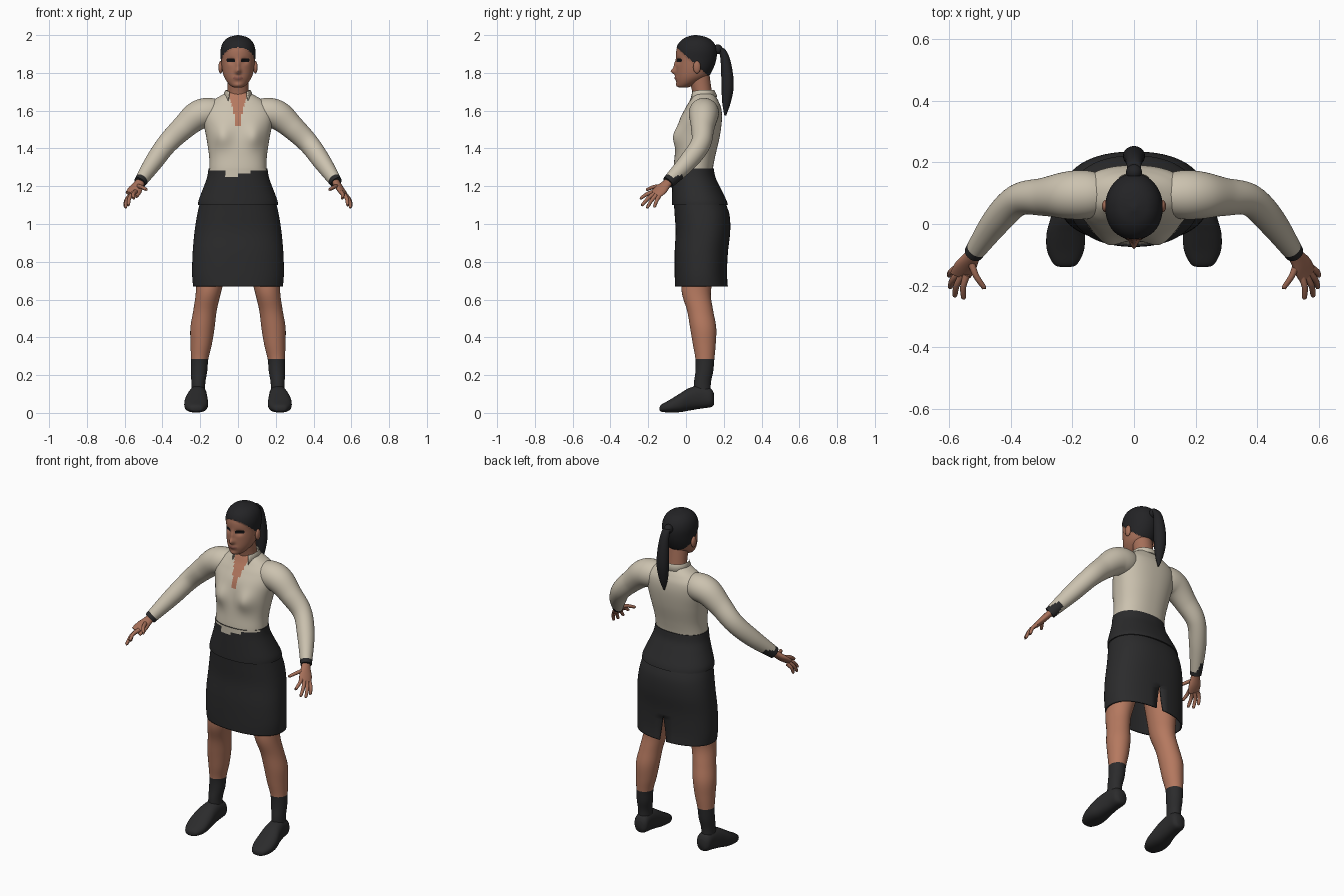
import bpy, bmesh, math
from mathutils import Vector
from math import exp, cos, sin, pi

cube = bpy.data.objects.get("Cube")
if cube:
    bpy.data.objects.remove(cube)


def material(name, r, g, b):
    m = bpy.data.materials.new(name)
    m.use_nodes = True
    m.diffuse_color = (r, g, b, 1)
    bsdf = m.node_tree.nodes["Principled BSDF"]
    bsdf.inputs["Base Color"].default_value = (r, g, b, 1)
    bsdf.inputs["Roughness"].default_value = 0.8
    return m


SKIN = material("skin", 0.46, 0.19, 0.115)
FACE = material("face_skin", 0.38, 0.16, 0.1)
LIPS = material("lips", 0.27, 0.1, 0.075)
SHIRT = material("cream_shirt", 0.6, 0.54, 0.43)
BLACK = material("black_cloth", 0.024, 0.024, 0.025)
HAIR = material("dark_hair", 0.017, 0.017, 0.019)
EYES = material("eye_dark", 0.006, 0.006, 0.007)


def spline(rows, steps):
    """Catmull-Rom refinement of rows of numbers."""
    p = [rows[0]] + list(rows) + [rows[-1]]
    out = []
    for i in range(1, len(p) - 2):
        for k in range(steps):
            t = k / steps
            out.append([0.5 * (2 * b + (c - a) * t + (2 * a - 5 * b + 4 * c - d) * t * t
                               + (3 * b - a - 3 * c + d) * t ** 3)
                        for a, b, c, d in zip(p[i - 1], p[i], p[i + 1], p[i + 2])])
    return out + [list(rows[-1])]


def finish(bm, name, mats, rule=None):
    """Turn a bmesh into a smooth shaded, coloured object."""
    bmesh.ops.recalc_face_normals(bm, faces=bm.faces)
    bm.normal_update()
    if rule:
        for f in bm.faces:
            f.material_index = rule(f.calc_center_median(), f.normal)
    mesh = bpy.data.meshes.new(name)
    bm.to_mesh(mesh)
    bm.free()
    ob = bpy.data.objects.new(name, mesh)
    bpy.context.collection.objects.link(ob)
    for m in mats:
        mesh.materials.append(m)
    bpy.ops.object.select_all(action="DESELECT")
    ob.select_set(True)
    bpy.context.view_layer.objects.active = ob
    bpy.ops.object.shade_smooth_by_angle(angle=math.radians(50))
    return ob


def loft(name, rows, mats, axes="z", segs=32, steps=5, power=2.0, caps=True,
         deform=None, rule=None, edit=None):
    """Rows are x, y, z, radius a, radius b; rings lie across z, across y or across the path."""
    rows = spline(rows, steps)
    centres = [Vector(r[:3]) for r in rows]
    bm = bmesh.new()
    rings = []
    for i, r in enumerate(rows):
        if axes == "z":
            u, v = Vector((1, 0, 0)), Vector((0, 1, 0))
        elif axes == "y":
            u, v = Vector((1, 0, 0)), Vector((0, 0, 1))
        else:
            t = centres[min(i + 1, len(rows) - 1)] - centres[max(i - 1, 0)]
            u = t.cross(Vector(axes)).normalized()
            v = u.cross(t).normalized()
        ring = []
        for k in range(segs):
            c, s = cos(2 * pi * k / segs), sin(2 * pi * k / segs)
            a = math.copysign(abs(c) ** (2 / power), c) * max(r[3], 0.001)
            b = math.copysign(abs(s) ** (2 / power), s) * max(r[4], 0.001)
            co = centres[i] + u * a + v * b
            ring.append(bm.verts.new(deform(co) if deform else co))
        rings.append(ring)
    for p, q in zip(rings, rings[1:]):
        for k in range(segs):
            j = (k + 1) % segs
            bm.faces.new((p[k], p[j], q[j], q[k]))
    if caps:
        bm.faces.new(rings[0])
        bm.faces.new(rings[-1])
    if edit:
        edit(bm)
    return finish(bm, name, mats, rule)


def body_rows(table):
    """Rows of z, half width, front y, back y."""
    return [(0, (f + b) / 2, z, w, (b - f) / 2) for z, w, f, b in table]


# Shirt body with bust and open neckline
def bust(co):
    if co.y < 0.06:
        co.y -= 0.028 * exp(-((abs(co.x) - 0.085) / 0.05) ** 2 - ((co.z - 1.465) / 0.06) ** 2)
    return co


def neckline(c, n):
    return 1 if c.y < 0.08 and abs(c.x) < (c.z - 1.49) * 0.24 else 0


loft("shirt_body", body_rows([
    (1.24, .152, -.062, .14), (1.29, .152, -.066, .142), (1.36, .153, -.06, .155),
    (1.46, .168, -.05, .178), (1.55, .185, -.034, .19), (1.61, .18, -.005, .187),
    (1.65, .14, .018, .172), (1.68, .09, .032, .155), (1.695, .062, .04, .145)]),
    [SHIRT, SKIN], segs=112, steps=8, power=2.3, deform=bust, rule=neckline)


# Collar with long front points
bm = bmesh.new()
cols = []
for i in range(33):
    a = pi / 2 + (i / 32 - 0.5) * 2 * 2.55
    front = max(0, -sin(a)) ** 2
    col = []
    for grow, z in ((0, 1.665), (-0.002, 1.71 - 0.012 * front), (0.014, 1.675 - 0.045 * front)):
        col.append(bm.verts.new((cos(a) * (0.068 + grow + 0.02 * front),
                                 0.09 + sin(a) * (0.062 + grow + 0.012 * front), z)))
    cols.append(col)
for p, q in zip(cols, cols[1:]):
    for k in range(2):
        bm.faces.new((p[k], q[k], q[k + 1], p[k + 1]))
collar = finish(bm, "shirt_collar", [SHIRT])
collar.modifiers.new("thickness", "SOLIDIFY").thickness = 0.006


# Waist panel flaring over the skirt, with the untucked shirt front
def shirt_tail(c, n):
    edge = 1.285 if abs(c.x) > 0.07 else 1.265
    if -0.065 < c.x < 0.005:
        edge = 1.25
    return 1 if c.y < 0 and c.z > edge else 0


loft("skirt_waist", body_rows([
    (1.1, .212, -.074, .222), (1.13, .207, -.074, .212), (1.2, .18, -.073, .178),
    (1.25, .163, -.072, .155), (1.295, .156, -.072, .147)]),
    [BLACK, SHIRT], segs=96, steps=6, power=2.2, rule=shirt_tail)


# Skirt with a tapered slit at the back
def slit(bm):
    cut = [f for f in bm.faces if f.calc_center_median().y > 0.1
           and abs(f.calc_center_median().x) < 0.02 and f.calc_center_median().z < 0.82]
    edge = {v for f in cut for v in f.verts}
    for v in edge:
        v.co.x *= min(1, max(0.08, (0.83 - v.co.z) / 0.22))
    bmesh.ops.delete(bm, geom=cut, context="FACES")


skirt = loft("skirt", body_rows([
    (.67, .238, -.058, .222), (.74, .243, -.06, .218), (.85, .24, -.06, .222),
    (.96, .23, -.055, .234), (1.05, .216, -.06, .23), (1.12, .2, -.065, .205)]),
    [BLACK], segs=64, steps=6, power=2.3, caps=False, edit=slit)
thick = skirt.modifiers.new("thickness", "SOLIDIFY")
thick.thickness = 0.008


# Neck and head: nose, sockets, lips and hairline shaped on one loft
def is_hair(c):
    return c.z > 1.935 - 0.9 * (c.y + 0.05)


def face_shape(co):
    x, z = abs(co.x), co.z
    if co.y < 0.02:
        co.y -= 0.026 * exp(-(x / 0.014) ** 2 - ((z - 1.808) / 0.016) ** 2)
        co.y -= 0.011 * exp(-(x / 0.011) ** 2 - ((z - 1.84) / 0.024) ** 2)
        co.y -= 0.008 * exp(-(x / 0.024) ** 2 - ((z - 1.772) / 0.012) ** 2)
        co.y -= 0.006 * exp(-(x / 0.02) ** 2 - ((z - 1.735) / 0.012) ** 2)
        co.y += 0.011 * exp(-((x - 0.036) / 0.018) ** 2 - ((z - 1.862) / 0.014) ** 2)
    if is_hair(co):
        co.x *= 1.035
        co.y += 0.003 if co.y > 0.05 else -0.003
    return co


def face_colour(c, n):
    if is_hair(c):
        return 1
    if c.y < 0:
        if ((abs(c.x) - 0.038) / 0.024) ** 2 + ((c.z - 1.866) / 0.012) ** 2 < 1:
            return 2
        if (c.x / 0.026) ** 2 + ((c.z - 1.772) / 0.009) ** 2 < 1:
            return 3
    return 0


loft("head", body_rows([
    (1.722, .02, -.035, .01), (1.73, .036, -.045, .03), (1.75, .056, -.05, .07),
    (1.78, .074, -.053, .115), (1.82, .084, -.053, .14), (1.87, .088, -.053, .157),
    (1.92, .089, -.051, .16), (1.96, .077, -.034, .144), (1.987, .05, .0, .11),
    (2.0, .006, .045, .055)]),
    [FACE, HAIR, EYES, LIPS], segs=112, steps=8, deform=face_shape, rule=face_colour)
loft("neck", [(0, .095, 1.63, .062, .055), (0, .085, 1.7, .056, .052), (0, .065, 1.8, .056, .058)],
     [FACE])

# Ponytail and its tie
loft("ponytail", [
    (0, .15, 1.925, .018, .02), (0, .183, 1.93, .022, .018), (0, .205, 1.885, .027, .024),
    (0, .217, 1.8, .034, .031), (0, .22, 1.72, .035, .032), (0, .214, 1.64, .024, .022),
    (0, .208, 1.575, .004, .005)], [HAIR], segs=24)
bm = bmesh.new()
bmesh.ops.create_uvsphere(bm, u_segments=20, v_segments=12, radius=0.026)
bmesh.ops.translate(bm, verts=bm.verts, vec=(0, 0.168, 1.925))
finish(bm, "hair_tie", [HAIR])

# Paired parts
for s, side in ((1, "left"), (-1, "right")):
    bm = bmesh.new()
    bmesh.ops.create_uvsphere(bm, u_segments=16, v_segments=12, radius=1)
    bmesh.ops.scale(bm, verts=bm.verts, vec=(0.012, 0.02, 0.033))
    bmesh.ops.translate(bm, verts=bm.verts, vec=(s * 0.092, 0.058, 1.83))
    finish(bm, side + "_ear", [FACE])

    def mirrored(rows):
        return [(s * r[0],) + tuple(r[1:]) for r in rows]

    # Sleeve with a ragged dark cuff
    wrist = Vector((s * 0.52, -0.095, 1.22))

    def cuff(c, n):
        reach = n.dot(Vector((s * 0.55, 0.55, -0.6)))
        return 1 if (c - wrist).length < 0.045 + 0.13 * max(0, reach - 0.6) else 0

    loft(side + "_sleeve", mirrored([
        (.08, .095, 1.59, .06, .06), (.15, .095, 1.59, .078, .078), (.215, .093, 1.573, .077, .077),
        (.29, .088, 1.51, .062, .064), (.375, .078, 1.425, .052, .055),
        (.445, .01, 1.33, .047, .049), (.52, -.095, 1.22, .031, .034)]),
        [SHIRT, BLACK], axes=(0, 0, 1), segs=48, steps=10, rule=cuff)

    # Hand
    loft(side + "_palm", mirrored([
        (.508, -.078, 1.235, .024, .02), (.525, -.105, 1.21, .027, .019),
        (.545, -.135, 1.18, .037, .017), (.562, -.165, 1.155, .036, .013)]),
        [FACE], axes=(0.45, 0.2, 1), segs=24)
    for finger, base, tip in (
            ("thumb", (.528, -.125, 1.2), (.484, -.21, 1.182)),
            ("index_finger", (.542, -.165, 1.172), (.553, -.243, 1.135)),
            ("middle_finger", (.556, -.165, 1.162), (.582, -.235, 1.098)),
            ("ring_finger", (.568, -.158, 1.152), (.597, -.207, 1.085)),
            ("little_finger", (.574, -.142, 1.148), (.6, -.168, 1.09))):
        a, b = Vector(base), Vector(tip)
        mid = a.lerp(b, 0.5) + Vector((0.006, 0, 0.006))
        end = a.lerp(b, 0.93)
        loft(side + "_" + finger, mirrored([
            (*a, .012, .012), (*mid, .01, .01), (*end, .008, .008), (*b, .003, .003)]),
            [FACE], axes=(0.3, 0.1, 1), segs=12, steps=4)

    # Leg and sock
    loft(side + "_leg", mirrored([
        (.21, .085, .1, .037, .045), (.21, .087, .16, .037, .045), (.206, .097, .22, .043, .047),
        (.203, .1, .285, .046, .05), (.195, .097, .36, .056, .06), (.188, .091, .45, .064, .069),
        (.175, .075, .54, .062, .069), (.158, .055, .63, .066, .076), (.145, .06, .72, .076, .085),
        (.12, .07, .9, .095, .1)]),
        [SKIN, BLACK], rule=lambda c, n: 1 if c.z < 0.283 else 0)

    # Shoe
    loft(side + "_shoe", mirrored([
        (.222, -.14, .022, .012, .008), (.222, -.13, .025, .038, .019), (.222, -.085, .036, .06, .034),
        (.221, -.03, .054, .062, .05), (.216, .02, .073, .054, .06), (.211, .08, .084, .046, .061),
        (.208, .13, .08, .042, .05), (.207, .147, .073, .025, .032)]),
        [BLACK], axes="y", power=2.4)
